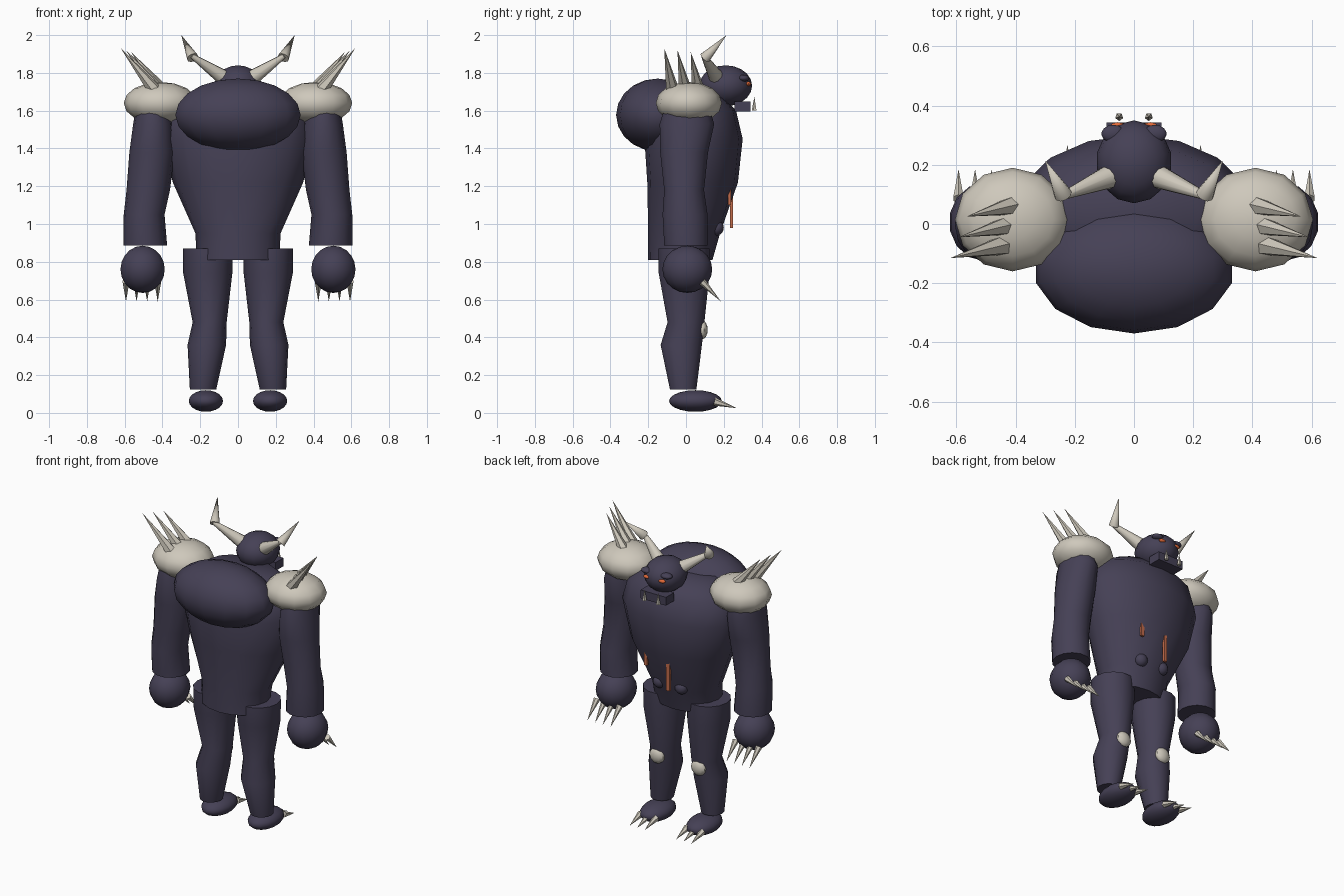
import bpy, bmesh, math
from mathutils import Vector, Matrix

cube = bpy.data.objects.get("Cube")
if cube:
    bpy.data.objects.remove(cube, do_unlink=True)


def material(name, rgb):
    m = bpy.data.materials.new(name)
    m.use_nodes = True
    m.diffuse_color = (*rgb, 1)
    m.node_tree.nodes["Principled BSDF"].inputs["Base Color"].default_value = (*rgb, 1)
    return m


HIDE = material("dark violet hide", (0.060, 0.052, 0.092))
BONE = material("pale bone", (0.62, 0.58, 0.50))
SCAR = material("ember scar", (0.55, 0.15, 0.07))
EYE = material("glowing eye", (0.75, 0.14, 0.04))
made = []


def finish(bm, name, mat):
    bmesh.ops.recalc_face_normals(bm, faces=bm.faces)
    mesh = bpy.data.meshes.new(name)
    bm.to_mesh(mesh)
    bm.free()
    mesh.materials.append(mat)
    ob = bpy.data.objects.new(name, mesh)
    bpy.context.collection.objects.link(ob)
    made.append(ob)
    return ob


def ball(name, centre, radii, mat=HIDE, segs=14, rings=10):
    bm = bmesh.new()
    bmesh.ops.create_uvsphere(bm, u_segments=segs, v_segments=rings, radius=1)
    bmesh.ops.transform(bm, matrix=Matrix.LocRotScale(Vector(centre), None, Vector(radii)), verts=bm.verts)
    return finish(bm, name, mat)


def box(name, centre, size, mat=HIDE):
    bm = bmesh.new()
    bmesh.ops.create_cube(bm, size=1)
    bmesh.ops.transform(bm, matrix=Matrix.LocRotScale(Vector(centre), None, Vector(size)), verts=bm.verts)
    return finish(bm, name, mat)


def spike(name, base, tip, r1, r2=0.0, sides=6, mat=BONE):
    """Cone running from base to tip."""
    base, tip = Vector(base), Vector(tip)
    axis = tip - base
    bm = bmesh.new()
    bmesh.ops.create_cone(bm, cap_ends=True, segments=sides, radius1=r1, radius2=r2, depth=axis.length)
    rot = axis.to_track_quat('Z', 'Y').to_matrix().to_4x4()
    bmesh.ops.transform(bm, matrix=Matrix.Translation((base + tip) / 2) @ rot, verts=bm.verts)
    return finish(bm, name, mat)


def limb(name, rings, side=1, sides=14):
    """Loft of elliptical rings given as (z, centre x, radius x, centre y, radius y)."""
    bm = bmesh.new()
    loops = []
    for z, cx, rx, cy, ry in rings:
        angles = [math.tau * i / sides for i in range(sides)]
        loops.append([bm.verts.new((side * cx + rx * math.cos(a), cy + ry * math.sin(a), z)) for a in angles])
    for low, high in zip(loops, loops[1:]):
        for i in range(sides):
            j = (i + 1) % sides
            bm.faces.new((low[i], low[j], high[j], high[i]))
    bm.faces.new(loops[0])
    bm.faces.new(loops[-1])
    return finish(bm, name, HIDE)


# Trunk and hump
limb("torso", [(0.81, 0, 0.22, -0.03, 0.17), (0.95, 0, 0.225, -0.01, 0.19),
               (1.22, 0, 0.345, 0.035, 0.24), (1.45, 0, 0.40, 0.04, 0.26),
               (1.60, 0, 0.36, 0.04, 0.225), (1.68, 0, 0.22, 0.04, 0.15)], sides=16)
ball("back_hump", (0, -0.15, 1.577), (0.34, 0.22, 0.193))

# Head
ball("head", (0, 0.21, 1.732), (0.128, 0.14, 0.108))
box("jaw", (0, 0.30, 1.622), (0.186, 0.085, 0.055))

# Belly scars
box("long_scar", (-0.04, 0.24, 1.08), (0.022, 0.016, 0.2), SCAR)
box("short_scar", (0.13, 0.23, 1.15), (0.022, 0.016, 0.1), SCAR)

# Paired parts
for side, label in ((1, "left"), (-1, "right")):
    def at(x, y, z):
        return (side * x, y, z)

    # Face
    ball(label + "_brow", at(0.07, 0.305, 1.772), (0.04, 0.03, 0.018))
    ball(label + "_eye", at(0.055, 0.33, 1.742), (0.026, 0.014, 0.012), EYE, 8, 6)
    spike(label + "_tusk", at(0.05, 0.362, 1.60), at(0.05, 0.362, 1.675), 0.014, sides=5)

    # Two-part horns
    spike(label + "_horn_root", at(0.07, 0.165, 1.77), at(0.245, 0.093, 1.89), 0.043, 0.013, 10)
    spike(label + "_horn_tip", at(0.24, 0.10, 1.88), at(0.30, 0.215, 2.0), 0.031, sides=10)

    # Shoulder pad with a row of spikes
    ball(label + "_shoulder_pad", at(0.41, 0.015, 1.64), (0.195, 0.175, 0.112), BONE, 12, 8)
    for i in range(3):
        spike(label + "_shoulder_spike", at(0.435 - 0.02 * i, -0.07 + 0.068 * i, 1.70),
              at(0.62 - 0.027 * i, -0.115 + 0.07 * i, 1.93 - 0.01 * i), 0.037)

    # Arm, fist and finger claws
    limb(label + "_arm", [(0.885, 0.49, 0.115, 0.0, 0.118), (1.05, 0.497, 0.108, -0.005, 0.122),
                          (1.18, 0.475, 0.115, -0.01, 0.108), (1.38, 0.455, 0.12, -0.01, 0.13),
                          (1.53, 0.45, 0.105, 0.005, 0.148), (1.62, 0.45, 0.09, 0.005, 0.12)], side)
    ball(label + "_fist", at(0.505, 0.007, 0.76), (0.12, 0.132, 0.125))
    for i in range(4):
        x = 0.425 + 0.056 * i
        spike(label + "_finger_claw", at(x, 0.085, 0.695), at(x, 0.185, 0.59), 0.02)

    # Leg, knee plate, foot and toe claws
    limb(label + "_leg", [(0.125, 0.185, 0.07, -0.015, 0.072), (0.36, 0.165, 0.102, -0.025, 0.112),
                          (0.48, 0.15, 0.09, 0.0, 0.1), (0.74, 0.16, 0.13, -0.01, 0.138),
                          (0.87, 0.16, 0.132, -0.01, 0.138)], side)
    ball(label + "_knee_plate", at(0.152, 0.085, 0.44), (0.052, 0.03, 0.05), BONE, 10, 8)
    ball(label + "_foot", at(0.17, 0.05, 0.063), (0.093, 0.14, 0.057))
    for i in range(3):
        x = 0.115 + 0.055 * i
        spike(label + "_toe_claw", at(x, 0.15, 0.06), at(x, 0.268, 0.025), 0.022)

    # Belly lump
    ball(label + "_belly_lump", at(0.08, 0.16, 0.98), (0.042, 0.04, 0.042))

# Smooth the bodies, keep the spikes faceted
for ob in bpy.context.selected_objects:
    ob.select_set(False)
for ob in made:
    ob.select_set(True)
bpy.context.view_layer.objects.active = made[0]
bpy.ops.object.shade_smooth_by_angle(angle=math.radians(45))
